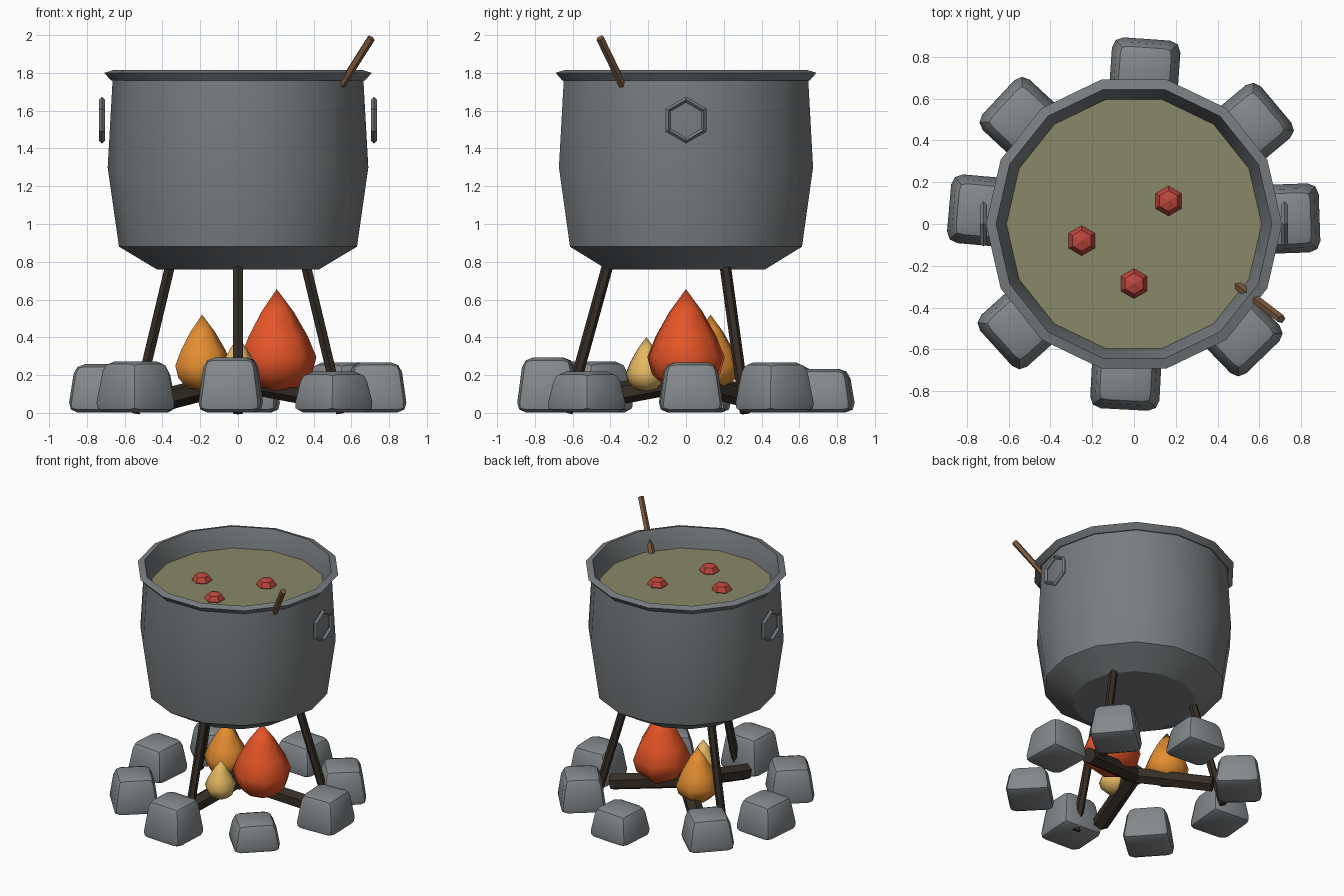
import bpy, bmesh, math
from math import cos, sin, pi, radians
from mathutils import Vector, Matrix

old = bpy.data.objects.get("Cube")
if old:
    bpy.data.objects.remove(old, do_unlink=True)


def material(name, rgb):
    m = bpy.data.materials.new(name)
    m.use_nodes = True
    m.diffuse_color = (*rgb, 1)
    m.node_tree.nodes["Principled BSDF"].inputs["Base Color"].default_value = (*rgb, 1)
    return m


IRON = material("iron_grey", (0.19, 0.205, 0.215))
STONE = material("stone_grey", (0.23, 0.25, 0.262))
BROTH = material("broth_olive", (0.25, 0.25, 0.14))
CHUNK = material("tomato_red", (0.50, 0.06, 0.045))
CHAR = material("charred_wood", (0.036, 0.027, 0.019))
WOOD = material("spoon_wood", (0.20, 0.10, 0.05))
RED = material("flame_red", (0.78, 0.09, 0.02))
ORANGE = material("flame_orange", (0.78, 0.27, 0.03))
YELLOW = material("flame_yellow", (0.78, 0.48, 0.12))


def finish(bm, name, mat, smooth=None):
    bmesh.ops.recalc_face_normals(bm, faces=bm.faces)
    mesh = bpy.data.meshes.new(name)
    bm.to_mesh(mesh)
    bm.free()
    mesh.materials.append(mat)
    obj = bpy.data.objects.new(name, mesh)
    bpy.context.collection.objects.link(obj)
    if smooth:
        bpy.ops.object.select_all(action='DESELECT')
        obj.select_set(True)
        bpy.context.view_layer.objects.active = obj
        bpy.ops.object.shade_smooth_by_angle(angle=radians(smooth))
    return obj


def lathe(name, profile, sides, mat, centre=(0, 0, 0), phase=0, smooth=None):
    """Spin (radius, height) points round z; zero radius makes a pole."""
    bm = bmesh.new()
    c = Vector(centre)
    rings = []
    for r, z in profile:
        count = sides if r > 0 else 1
        angles = [phase + 2 * pi * i / sides for i in range(count)]
        rings.append([bm.verts.new(c + Vector((r * cos(a), r * sin(a), z))) for a in angles])
    for low, high in zip(rings, rings[1:]):
        for i in range(sides):
            j = (i + 1) % sides
            corners = [low[i % len(low)], low[j % len(low)],
                       high[j % len(high)], high[i % len(high)]]
            bm.faces.new(list(dict.fromkeys(corners)))
    return finish(bm, name, mat, smooth)


def rod(name, start, end, radius, sides, mat):
    bm = bmesh.new()
    a, b = Vector(start), Vector(end)
    turn = (b - a).to_track_quat('Z', 'Y').to_matrix().to_4x4()
    bmesh.ops.create_cone(bm, cap_ends=True, segments=sides, radius1=radius,
                          radius2=radius, depth=(b - a).length,
                          matrix=Matrix.Translation((a + b) / 2) @ turn)
    return finish(bm, name, mat)


def polar(r, degrees, z):
    a = radians(degrees)
    return (r * cos(a), r * sin(a), z)


# Cauldron with flared rim and inner wall
lathe("cauldron", [(0, 0.76), (0.43, 0.76), (0.63, 0.88), (0.69, 1.30), (0.664, 1.76),
                   (0.672, 1.76), (0.708, 1.80), (0.66, 1.815), (0.61, 1.67),
                   (0.58, 0.95), (0, 0.92)], 14, IRON, smooth=30)

# Broth surface and floating chunks
SOUP_Z = 1.67
lathe("broth", [(0, SOUP_Z), (0.613, SOUP_Z)], 14, BROTH)
for i, (x, y) in enumerate([(0.165, 0.11), (-0.25, -0.08), (0, -0.285)]):
    lathe(f"chunk_{i + 1}", [(0, -0.05), (0.05, -0.035), (0.072, 0), (0.05, 0.035), (0, 0.05)],
          6, CHUNK, (x, y, SOUP_Z + 0.005), phase=pi / 2)

# Ring handles
for side, name in ((1, "left_handle"), (-1, "right_handle")):
    bpy.ops.mesh.primitive_torus_add(major_segments=6, minor_segments=4, major_radius=0.108,
                                     minor_radius=0.016, location=(0.72 * side, 0, 1.55),
                                     rotation=(0, pi / 2, 0))
    ring = bpy.context.object
    ring.name = name
    ring.data.materials.append(IRON)

# Stirring stick
rod("stirring_stick", (0.385, -0.21, 1.48), (0.705, -0.455, 1.985), 0.022, 5, WOOD)

# Tripod legs and crossed logs
for i in range(3):
    angle = 120 * i
    rod(f"leg_{i + 1}", polar(0.63, angle + 30, 0), polar(0.415, angle + 30, 0.78),
        0.03, 6, CHAR)
    rod(f"log_{i + 1}", polar(0.55, angle + 15, 0.07), polar(-0.05, angle + 15, 0.18),
        0.06, 6, CHAR)

# Flames: one teardrop at three sizes
TEARDROP = [(0, 0), (0.11, 0.02), (0.185, 0.09), (0.21, 0.18), (0.165, 0.29),
            (0.09, 0.42), (0, 0.54)]
for name, mat, x, y, size in (("large_flame", RED, 0.205, 0, 1),
                              ("medium_flame", ORANGE, -0.19, 0.13, 0.75),
                              ("small_flame", YELLOW, 0, -0.21, 0.53)):
    lathe(name, [(r * size, z * size) for r, z in TEARDROP], 7, mat, (x, y, 0.115), smooth=60)

# Ring of rounded, tapered stones: (angle, height)
for i, (angle, height) in enumerate([(2, 0.265), (40, 0.265), (86, 0.23), (137, 0.25),
                                     (175, 0.255), (222, 0.27), (267, 0.29), (314, 0.215)]):
    bm = bmesh.new()
    bmesh.ops.create_cube(bm, size=1)
    for v in bm.verts:
        taper = 0.78 if v.co.z > 0 else 1
        v.co = Vector((v.co.x * 0.33 * taper, v.co.y * 0.345 * taper,
                       (v.co.z + 0.5) * height + 0.003))
    bmesh.ops.bevel(bm, geom=list(bm.edges), offset=0.052, segments=2,
                    profile=0.5, affect='EDGES')
    bm.transform(Matrix.Translation(polar(0.73, angle, 0))
                 @ Matrix.Rotation(radians(angle), 4, 'Z'))
    finish(bm, f"stone_{i + 1}", STONE, smooth=35)
